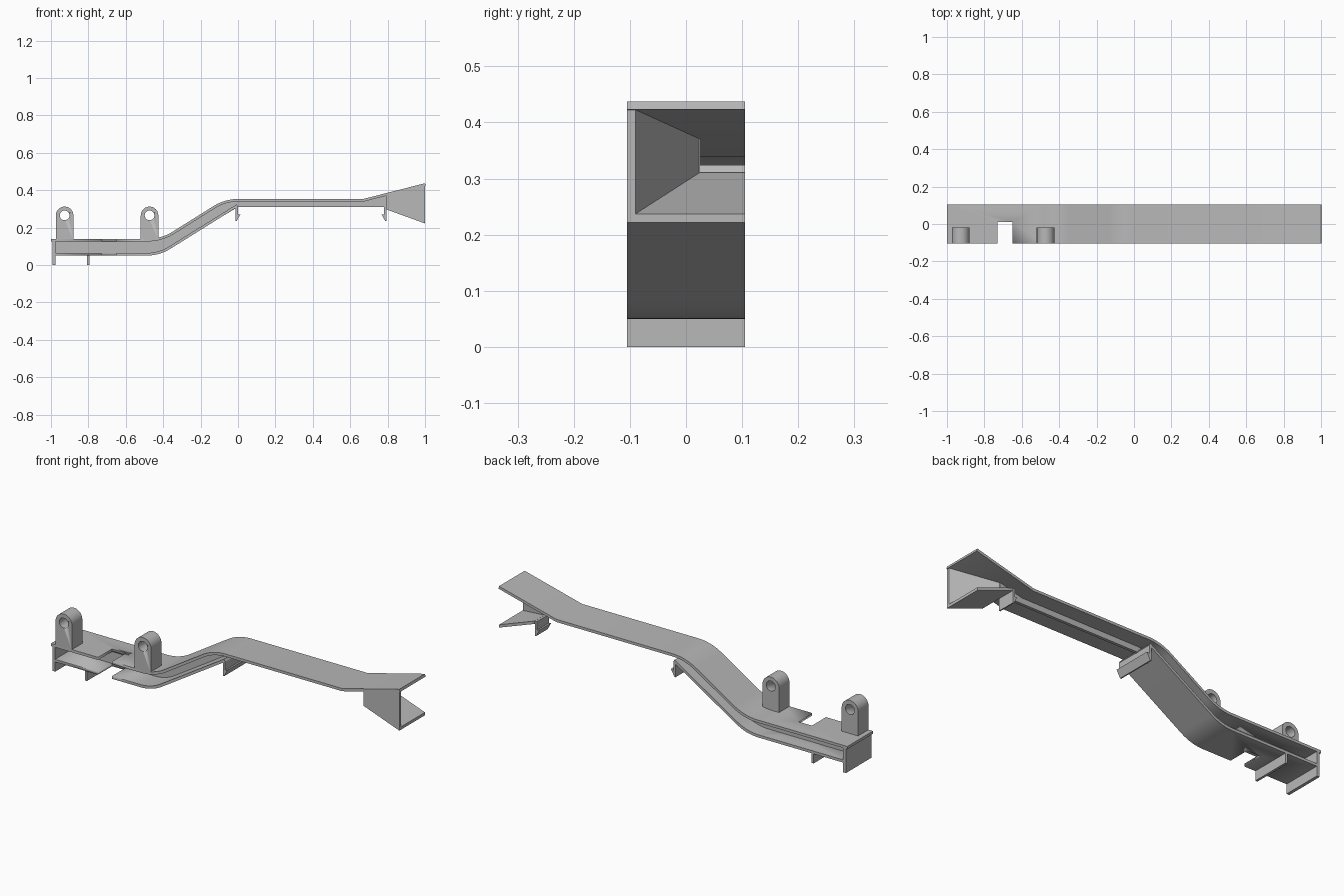
import bpy, bmesh, math
from mathutils import Vector

cube = bpy.data.objects.get("Cube")
if cube:
    bpy.data.objects.remove(cube, do_unlink=True)

grey = bpy.data.materials.new("matte_grey")
grey.use_nodes = True
colour = (0.48, 0.48, 0.48, 1)
grey.diffuse_color = colour
grey.node_tree.nodes["Principled BSDF"].inputs["Base Color"].default_value = colour

FRONT, BACK = -0.105, 0.105
WEB = (0.01, 0.025)
T = 0.014  # plate thickness


def finish(name, bm):
    bmesh.ops.recalc_face_normals(bm, faces=bm.faces)
    mesh = bpy.data.meshes.new(name)
    bm.to_mesh(mesh)
    bm.free()
    mesh.materials.append(grey)
    ob = bpy.data.objects.new(name, mesh)
    bpy.context.collection.objects.link(ob)
    bpy.ops.object.select_all(action='DESELECT')
    ob.select_set(True)
    bpy.context.view_layer.objects.active = ob
    bpy.ops.object.shade_smooth_by_angle(angle=math.radians(30))
    return ob


def extrude(name, profile, y0=FRONT, y1=BACK):
    """Side profile (x, z) extruded across the width."""
    bm = bmesh.new()
    face = bm.faces.new([bm.verts.new((x, y0, z)) for x, z in profile])
    out = bmesh.ops.extrude_face_region(bm, geom=[face])
    verts = [v for v in out["geom"] if isinstance(v, bmesh.types.BMVert)]
    bmesh.ops.translate(bm, verts=verts, vec=(0, y1 - y0, 0))
    return finish(name, bm)


def box(name, x0, x1, z0, z1, y0=FRONT, y1=BACK):
    return extrude(name, [(x0, z0), (x1, z0), (x1, z1), (x0, z1)], y0, y1)


def rounded(points, steps=10):
    """Polyline whose corners (x, z, radius) become arcs."""
    pts = [(Vector(p[:2]), p[2] if len(p) > 2 else 0) for p in points]
    path = []
    for i, (p, r) in enumerate(pts):
        if not r:
            path.append(p)
            continue
        a = (pts[i - 1][0] - p).normalized()
        b = (pts[i + 1][0] - p).normalized()
        half = a.angle(b) / 2
        centre = p + (a + b).normalized() * r / math.sin(half)
        start = p + a * r / math.tan(half) - centre
        end = p + b * r / math.tan(half) - centre
        for k in range(steps + 1):
            path.append(centre + start.lerp(end, k / steps).normalized() * r)
    return path


def offset(path, d):
    """Path shifted sideways by d, mitred at the corners."""
    out = []
    for i, p in enumerate(path):
        a = (p - path[max(i - 1, 0)]).normalized()
        b = (path[min(i + 1, len(path) - 1)] - p).normalized()
        t = (a + b).normalized()
        d2 = d / max(t.dot(b if b.length else a), 0.5)
        out.append(p + Vector((-t.y, t.x)) * d2)
    return out


def cut(ob, cutter):
    mod = ob.modifiers.new("cut", 'BOOLEAN')
    mod.operation = 'DIFFERENCE'
    mod.solver = 'EXACT'
    mod.object = cutter
    bpy.ops.object.select_all(action='DESELECT')
    ob.select_set(True)
    bpy.context.view_layer.objects.active = ob
    bpy.ops.object.modifier_apply(modifier=mod.name)


# Top and bottom flanges following the S-bend
top = rounded([(-1, 0.14), (-0.41, 0.14, 0.25), (-0.07, 0.353, 0.25), (0.67, 0.353), (1, 0.437)])
bottom = rounded([(-0.985, 0.05), (-0.42, 0.05, 0.24), (0, 0.312)])
top_inner, bottom_inner = offset(top, -T), offset(bottom, T)
top_flange = extrude("top_flange", top + top_inner[::-1])
bottom_flange = extrude("bottom_flange", bottom + bottom_inner[::-1])

# Notch through both flanges
notch = box("notch_cutter", -0.73, -0.65, -0.1, 0.3, -0.2, WEB[0])
for flange in (top_flange, bottom_flange):
    cut(flange, notch)
bpy.data.objects.remove(notch, do_unlink=True)

# Central web between the flanges
upper = [p for p in offset(top, -T / 2) if -0.98 < p.x < 0.79]
lower = [p for p in offset(bottom, T / 2) if -0.98 < p.x < -0.02]
web_outline = ([Vector((-0.98, 0.057))] + lower + [Vector((0, 0.31)), Vector((0.8, 0.31)), Vector((0.8, 0.379))]
               + upper[::-1] + [Vector((-0.98, 0.133))])
extrude("web", web_outline, *WEB)

# End wall and locating tab
box("end_wall", -0.992, -0.976, 0, 0.135)
box("locating_tab", -0.806, -0.794, 0, 0.055)

# Flared mouth: lower lip and tapering side wedge
extrude("flare_lip", [(0.795, 0.296), (1, 0.222), (1, 0.237), (0.795, 0.311)])
bm = bmesh.new()
plan = [(0.795, FRONT, 0.303, 0.379), (1, FRONT, 0.23, 0.43),
        (1, -0.09, 0.23, 0.43), (0.795, WEB[1], 0.303, 0.379)]
low = [bm.verts.new((x, y, a)) for x, y, a, b in plan]
high = [bm.verts.new((x, y, b)) for x, y, a, b in plan]
bm.faces.new(low)
bm.faces.new(high)
for i in range(4):
    j = (i + 1) % 4
    bm.faces.new((low[i], low[j], high[j], high[i]))
finish("flare_wedge", bm)


# Barbed snap hooks
def hook(name, x, side, y0):
    shape = [(0, 0.312), (0, 0.235), (0.006, 0.235), (0.026, 0.272), (0.012, 0.268), (0.012, 0.312)]
    extrude(name, [(x + side * dx, z) for dx, z in shape], y0, BACK)


hook("middle_hook", -0.013, 1, FRONT)
hook("flare_hook", 0.793, -1, 0.01)

# Mounting lugs with round tops and through holes
R, Z = 0.047, 0.265
for name, x in (("end_lug", -0.927), ("inner_lug", -0.473)):
    arc = [(x + R * math.cos(math.pi * k / 20), Z + R * math.sin(math.pi * k / 20)) for k in range(21)]
    lug = extrude(name, [(x - R, 0.13), (x + R, 0.13)] + arc, FRONT, -0.02)
    ring = [(x + 0.026 * math.cos(math.tau * k / 24), Z + 0.026 * math.sin(math.tau * k / 24)) for k in range(24)]
    drill = extrude("hole_cutter", ring, -0.2, 0.1)
    cut(lug, drill)
    bpy.data.objects.remove(drill, do_unlink=True)
